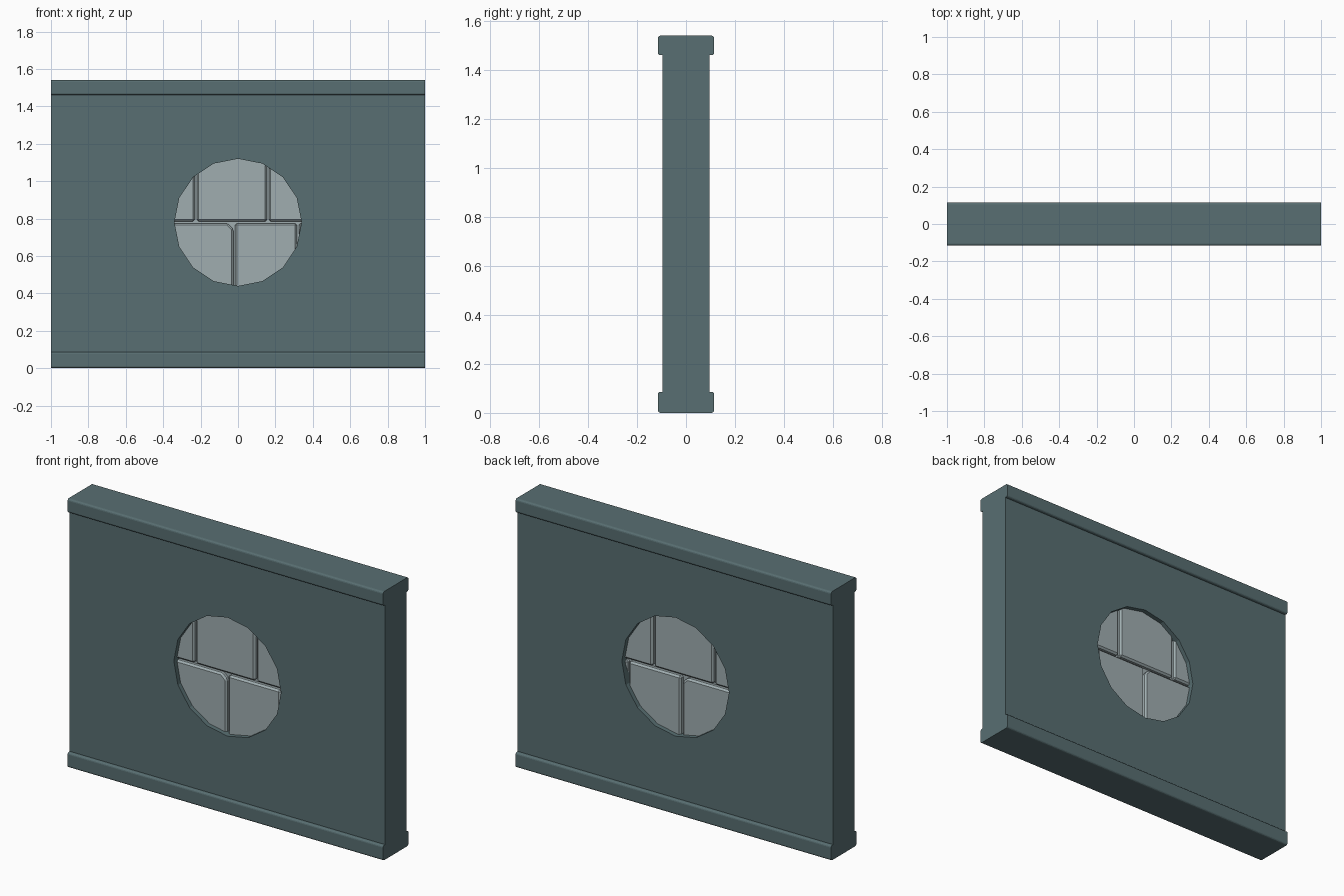
import bpy, bmesh, math

if "Cube" in bpy.data.objects:
    bpy.data.objects.remove(bpy.data.objects["Cube"])

def material(name, rgb):
    m = bpy.data.materials.new(name)
    m.diffuse_color = (*rgb, 1)
    m.use_nodes = True
    m.node_tree.nodes["Principled BSDF"].inputs["Base Color"].default_value = m.diffuse_color
    return m

plaster = material("grey green plaster", (0.098, 0.158, 0.168))
stone = material("pale grey brick", (0.35, 0.42, 0.435))

def prism(name, pts, axis, a, b, mat):
    """Extrude a 2D outline along x (outline is y,z) or y (outline is x,z)."""
    bm = bmesh.new()
    place = (lambda p, t: (t, p[0], p[1])) if axis == 'x' else (lambda p, t: (p[0], t, p[1]))
    lo = [bm.verts.new(place(p, a)) for p in pts]
    hi = [bm.verts.new(place(p, b)) for p in pts]
    bm.faces.new(lo)
    bm.faces.new(hi[::-1])
    n = len(pts)
    for i in range(n):
        j = (i + 1) % n
        bm.faces.new((lo[i], hi[i], hi[j], lo[j]))
    bmesh.ops.recalc_face_normals(bm, faces=bm.faces[:])
    me = bpy.data.meshes.new(name)
    bm.to_mesh(me)
    bm.free()
    ob = bpy.data.objects.new(name, me)
    bpy.context.collection.objects.link(ob)
    if mat:
        me.materials.append(mat)
    return ob

# wall with rounded skirting and coping rails, drawn as one end profile
H, WALL, RAIL = 1.54, 0.096, 0.115

def rail_corner(z, dz, outward, r=0.011):
    """Rounded rail corner; dz points into the rail from the corner height z."""
    arc = [(RAIL - r + r * math.sin(t), z + dz * (r - r * math.cos(t)))
           for t in (0, math.pi / 6, math.pi / 3, math.pi / 2)]
    return arc if outward else arc[::-1]

half = (rail_corner(0, 1, True) + rail_corner(0.086, -1, False) + [(WALL, 0.086)] +
        [(WALL, 1.46)] + rail_corner(1.46, 1, True) + rail_corner(H, -1, False))
outline = half + [(-y, z) for y, z in half[::-1]]
wall = prism("wall", outline, 'x', -1, 1, plaster)

# sixteen-sided opening through the wall
CZ, R = 0.78, 0.34
circle = [(R * math.sin(i * math.tau / 16), CZ + R * math.cos(i * math.tau / 16)) for i in range(16)]
cutter = prism("opening_cutter", circle, 'y', -0.3, 0.3, plaster)
cutter.hide_render = True
cutter.hide_set(True)
cut = wall.modifiers.new("opening", 'BOOLEAN')
cut.object = cutter
cut.solver = 'EXACT'

# exposed bricks in two courses, with bevelled edges
FACE, GAP = 0.07, 0.005

def brick(name, x0, x1, z0, z1, chip=0):
    x0, x1, z0, z1 = x0 + GAP, x1 - GAP, z0 + GAP, z1 - GAP
    top = [(x1, z1 - chip), (x1 - chip, z1)] if chip else [(x1, z1)]
    ob = prism(name, [(x0, z0), (x1, z0)] + top + [(x0, z1)], 'y', -FACE, FACE, stone)
    b = ob.modifiers.new("bevel", 'BEVEL')
    b.width = 0.01
    b.segments = 1

for i, (a, b) in enumerate([(-0.38, -0.225), (-0.225, 0.16), (0.16, 0.38)]):
    brick(f"upper_brick_{i}", a, b, 0.78, 1.14)
for i, (a, b) in enumerate([(-0.38, -0.02), (-0.02, 0.32), (0.32, 0.38)]):
    brick(f"lower_brick_{i}", a, b, 0.42, 0.78, 0.03 if i == 0 else 0)

# recessed mortar behind the joints
prism("mortar", [(x * 1.02, CZ + (z - CZ) * 1.02) for x, z in circle], 'y', -0.045, 0.045, stone)
